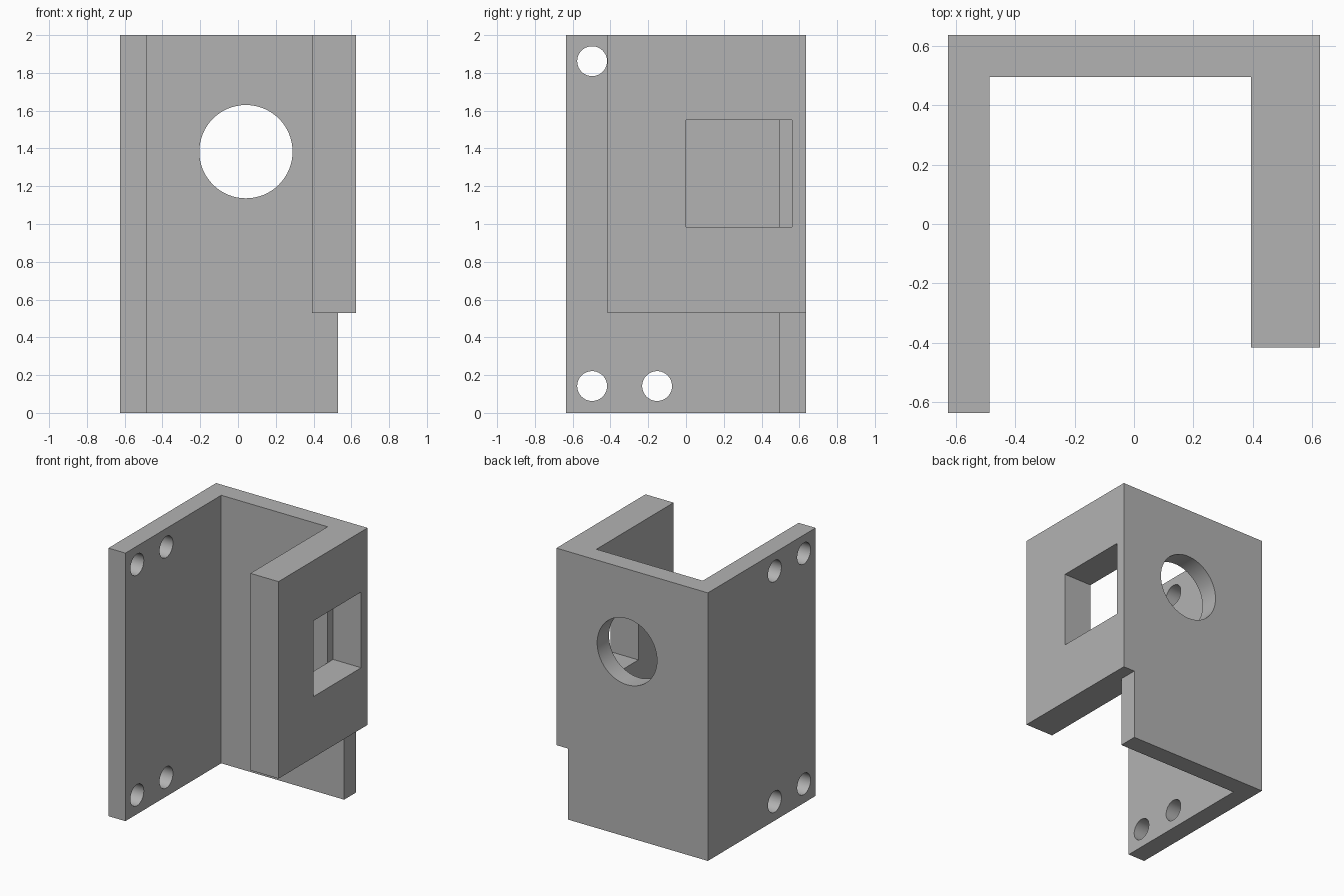
import bpy
from math import radians

cube = bpy.data.objects.get("Cube")
if cube:
    bpy.data.objects.remove(cube, do_unlink=True)

grey = bpy.data.materials.new("plain grey")
grey.use_nodes = True
colour = (0.45, 0.45, 0.45, 1)
grey.diffuse_color = colour
grey.node_tree.nodes["Principled BSDF"].inputs["Base Color"].default_value = colour


def box(name, x, y, z):
    """Box given by its (low, high) extents on each axis."""
    spans = (x, y, z)
    bpy.ops.mesh.primitive_cube_add(size=1, location=[(a + b) / 2 for a, b in spans])
    ob = bpy.context.object
    ob.name = name
    ob.scale = [b - a for a, b in spans]
    bpy.ops.object.transform_apply(location=True, rotation=True, scale=True)
    ob.data.materials.append(grey)
    return ob


def drill(name, radius, depth, location, rotation):
    bpy.ops.mesh.primitive_cylinder_add(vertices=64, radius=radius, depth=depth,
                                        location=location, rotation=rotation)
    ob = bpy.context.object
    ob.name = name
    ob.data.materials.append(grey)
    return ob


def combine(target, tool, operation):
    mod = target.modifiers.new(operation.lower(), "BOOLEAN")
    mod.operation = operation
    mod.solver = "EXACT"
    mod.object = tool
    bpy.context.view_layer.objects.active = target
    bpy.ops.object.modifier_apply(modifier=mod.name)
    bpy.data.objects.remove(tool, do_unlink=True)


WIDTH, DEPTH, HEIGHT = 0.625, 0.635, 2.0
INNER_Y, STEP_Z = 0.495, 0.53

# Back plate, with its lower corner notched
bracket = box("mounting_bracket", (-WIDTH, WIDTH), (INNER_Y, DEPTH), (0, HEIGHT))
combine(bracket, box("corner_notch", (0.53, 1), (0, 1), (-1, STEP_Z)), "DIFFERENCE")

# Full-height thin wall and short thick wall
combine(bracket, box("thin_wall", (-WIDTH, -0.485), (-DEPTH, DEPTH), (0, HEIGHT)), "UNION")
combine(bracket, box("thick_wall", (0.393, WIDTH), (-0.415, DEPTH), (STEP_Z, HEIGHT)), "UNION")

# Square window, partly recessed into the back plate
combine(bracket, box("window_cut", (0.393, 1), (0, 0.56), (0.985, 1.55)), "DIFFERENCE")

# Large round opening in the back plate
combine(bracket, drill("round_opening", 0.247, 0.4, (0.042, 0.565, 1.383),
                       (radians(90), 0, 0)), "DIFFERENCE")

# Four screw holes in the thin wall
for y in (-0.497, -0.153):
    for z in (0.142, 1.862):
        combine(bracket, drill("screw_hole", 0.079, 0.4, (-0.555, y, z),
                               (0, radians(90), 0)), "DIFFERENCE")

bpy.ops.object.select_all(action="DESELECT")
bracket.select_set(True)
bpy.context.view_layer.objects.active = bracket
bpy.ops.object.shade_smooth_by_angle(angle=radians(30))
